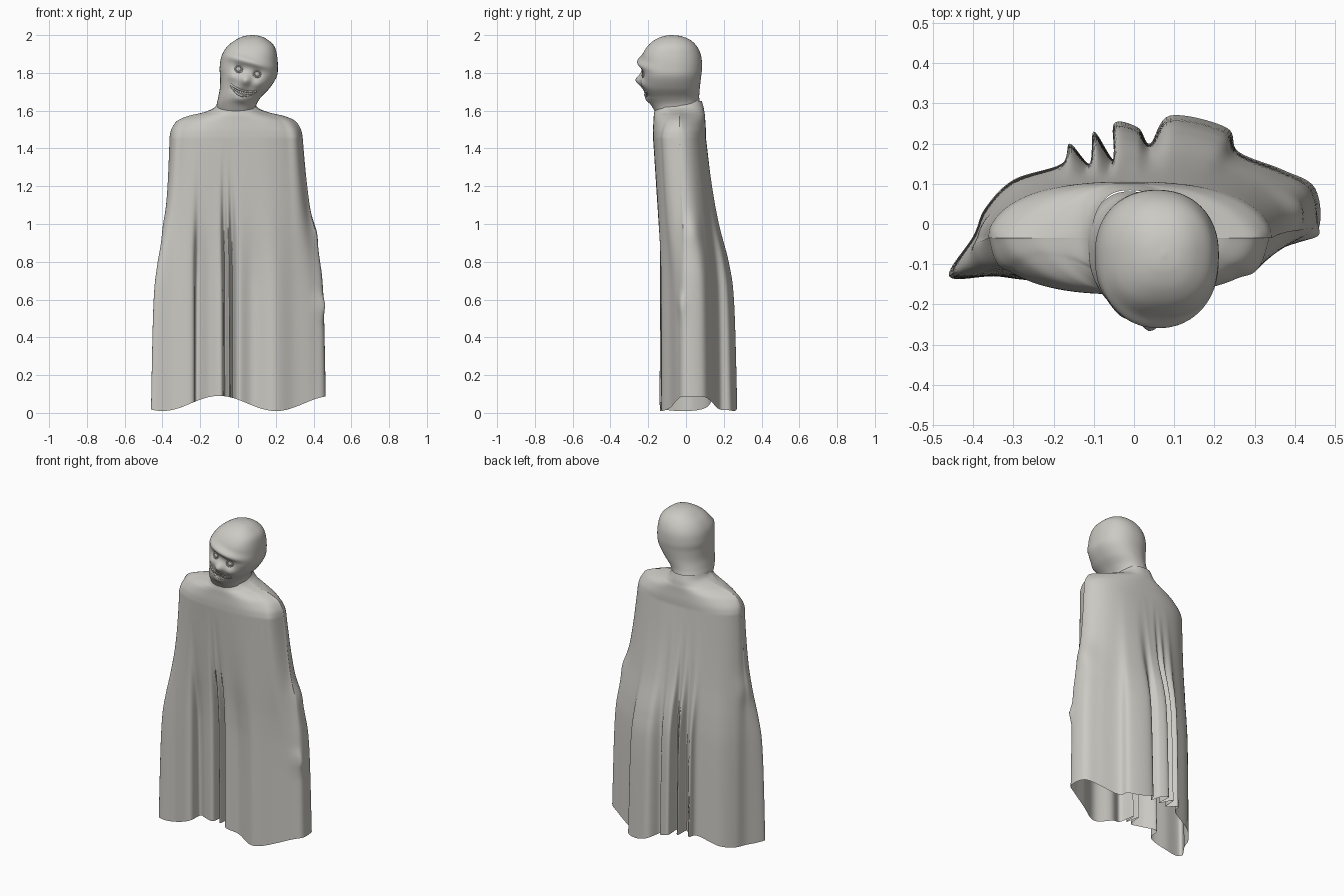
import bpy, math
from mathutils import Vector
from mathutils.bvhtree import BVHTree

if "Cube" in bpy.data.objects:
    bpy.data.objects.remove(bpy.data.objects["Cube"])

clay = bpy.data.materials.new("pale grey")
clay.use_nodes = True
clay.diffuse_color = (0.60, 0.59, 0.55, 1)
clay.node_tree.nodes["Principled BSDF"].inputs["Base Color"].default_value = clay.diffuse_color


def spline(points, steps, closed=False):
    """Smooth curve through the points, any number of dimensions."""
    n = len(points)
    pick = (lambda i: points[i % n]) if closed else (lambda i: points[max(0, min(n - 1, i))])
    out = []
    for i in range(n if closed else n - 1):
        for k in range(steps):
            t = k / steps
            out.append([0.5 * (2 * b + (c - a) * t + (2 * a - 5 * b + 4 * c - d) * t * t
                               + (3 * b - a - 3 * c + d) * t ** 3)
                        for a, b, c, d in zip(pick(i - 1), pick(i), pick(i + 1), pick(i + 2))])
    return out if closed else out + [list(points[-1])]


def finish(obj, name, angle=60):
    obj.name = name
    obj.data.materials.clear()
    obj.data.materials.append(clay)
    bpy.ops.object.select_all(action='DESELECT')
    obj.select_set(True)
    bpy.context.view_layer.objects.active = obj
    bpy.ops.object.shade_smooth_by_angle(angle=math.radians(angle))
    return obj


def loft(name, rings, cap=False):
    """Skin closed rings that run from top to bottom, counterclockwise."""
    n = len(rings[0])
    verts = [v for ring in rings for v in ring]
    faces = [(r * n + c, (r + 1) * n + c, (r + 1) * n + (c + 1) % n, r * n + (c + 1) % n)
             for r in range(len(rings) - 1) for c in range(n)]
    if cap:
        faces.append(tuple(range(n)))
    mesh = bpy.data.meshes.new(name)
    mesh.from_pydata(verts, [], faces)
    obj = bpy.data.objects.new(name, mesh)
    bpy.context.collection.objects.link(obj)
    return finish(obj, name)


def ball(name, place, size, turn=(0, 0, 0)):
    bpy.ops.mesh.primitive_uv_sphere_add(segments=24, ring_count=16, location=place, rotation=turn)
    bpy.context.object.scale = size
    return finish(bpy.context.object, name)


def tube(name, path, radius):
    curve = bpy.data.curves.new(name, 'CURVE')
    curve.dimensions = '3D'
    curve.bevel_depth = radius
    curve.bevel_resolution = 3
    curve.use_fill_caps = True
    line = curve.splines.new('POLY')
    line.points.add(len(path) - 1)
    for point, place in zip(line.points, path):
        point.co = (*place, 1)
    curve.materials.append(clay)
    obj = bpy.data.objects.new(name, curve)
    bpy.context.collection.objects.link(obj)


# Cloak: hem corners as x, y and their place across the shoulders (-1 to 1)
back_hem = [(.46, -.01, 1), (.45, .09, .96), (.37, .135, .8), (.26, .18, .6), (.23, .24, .45),
            (.09, .27, .26), (.04, .2, .12), (.01, .24, .03), (-.05, .25, -.08), (-.05, .16, -.15),
            (-.1, .23, -.23), (-.11, .15, -.32), (-.16, .2, -.43), (-.18, .15, -.54),
            (-.3, .11, -.8), (-.37, .04, -.96), (-.4, -.03, -1)]
front_hem = [(-.46, -.13, -.97), (-.35, -.13, -.83), (-.24, -.135, -.64), (-.22, -.06, -.55),
             (-.15, -.11, -.4), (-.085, -.13, -.26), (-.07, -.04, -.2), (-.045, -.12, -.14),
             (-.03, -.04, -.08), (0, -.125, 0), (.08, -.1, .23), (.19, -.13, .5),
             (.3, -.08, .76), (.4, -.045, .94)]
columns = spline([(*p, .14) for p in back_hem] + [(*p, -.14) for p in front_hem], 8, True)


def shoulder(u, depth, wide=1, deep=1, power=.5):
    """Point of the shoulder outline; a higher power pinches its ends."""
    return (-.01 + .352 * wide * u,
            -.035 + depth * deep * max(0, 1 - abs(u) ** 2.6) ** power)


rings = []
# Rounded shoulders falling from the neck: height, width, depth, pinch
for z, wide, deep, power in spline([(1.65, .27, .85, .5), (1.615, .33, .92, .55), (1.59, .5, .95, .9),
                                    (1.572, .72, .97, 1.1), (1.545, .89, .98, .85),
                                    (1.5, .975, 1, .6), (1.46, 1, 1, .5)], 5):
    rings.append([(*shoulder(u, depth, wide, deep, power), z) for _, _, u, depth in columns])

# Hem with its folds averaged out, so the folds can deepen later than the cloth widens
count, reach = len(columns), 14
smooth_hem = [[sum(columns[(i + k) % count][axis] for k in range(-reach, reach + 1)) / (2 * reach + 1)
               for axis in (0, 1)] for i in range(count)]
# Hand and elbows pressing through the cloth: centre, width, height, push
presses = [((.43, -.04, .57), .035, .05, .03), ((.4, .04, .96), .06, .08, .018),
           ((-.41, -.02, .98), .06, .08, .012)]
# Hanging cloth: share of the way down and how far it has spread to the hem
for down, spread in spline([(0, 0), (.18, .24), (.32, .47), (.47, .78), (.62, .92), (1, 1)], 12)[1:]:
    ring = []
    for (hx, hy, u, depth), (mx, my) in zip(columns, smooth_hem):
        hem = .05 - .04 * math.cos(math.tau * (hx - .2) / .6)
        z = 1.46 + (hem - 1.46) * down
        sx, sy = shoulder(u, depth)
        fold = spread ** 1.8
        x = sx + (mx - sx) * spread + (hx - mx) * fold
        y = sy + (my - sy) * spread + (hy - my) * fold
        for (px, py, pz), w, h, out in presses:
            near = math.exp(-((x - px) ** 2 + (y - py) ** 2) / w ** 2 - ((z - pz) / h) ** 2)
            x += math.copysign(out, px) * near
        ring.append((x, y, z))
    rings.append(ring)
loft("cloak", rings)

# Head and neck: height, centre x, half width, front y, back y
stations = [(2, .075, .004, -.08, -.07), (1.994, .075, .045, -.12, -.025), (1.975, .073, .085, -.165, .022),
            (1.94, .068, .125, -.205, .058), (1.89, .06, .147, -.232, .08), (1.83, .057, .154, -.235, .085),
            (1.78, .055, .15, -.235, .08), (1.72, .036, .132, -.228, .073), (1.67, .008, .113, -.21, .07),
            (1.63, -.008, .105, -.185, .075), (1.58, -.01, .1, -.155, .08), (1.53, -.01, .08, -.12, .05)]
ROLL, FACE = math.radians(15), (.04, 1.76)


def face_point(a, b):
    """Tilted face coordinates to x and z."""
    return (FACE[0] + a * math.cos(ROLL) + b * math.sin(ROLL),
            FACE[1] - a * math.sin(ROLL) + b * math.cos(ROLL))


# Face modelling: across, up, half width, half height, push forward
bumps = [(0, .1, .14, .022, .024), (0, 0, .027, .03, .034), (0, -.065, .05, .012, -.012),
         (0, -.105, .03, .02, .01)]
for side in (-1, 1):
    bumps += [(side * .05, .05, .026, .02, -.012), (side * .07, 0, .032, .026, .014)]


def push(x, z):
    dx, dz = x - FACE[0], z - FACE[1]
    a = dx * math.cos(ROLL) - dz * math.sin(ROLL)
    b = dx * math.sin(ROLL) + dz * math.cos(ROLL)
    return sum(h * math.exp(-((a - p) / w) ** 2 - ((b - q) / t) ** 2) for p, q, w, t, h in bumps)


def rounded(v, power):
    return math.copysign(abs(v) ** power, v)


rings = []
for z, cx, half, front, back in spline(stations, 8):
    ring = []
    for k in range(128):
        angle = math.tau * k / 128
        square = .8 if angle > math.pi else .92
        x = cx + half * rounded(math.cos(angle), square)
        facing = max(0, -math.sin(angle)) ** .5
        y = (front + back) / 2 + (back - front) / 2 * rounded(math.sin(angle), square)
        ring.append((x, y - push(x, z) * facing, z))
    rings.append(ring)
head = loft("head", rings, cap=True)
surface = BVHTree.FromPolygons([v.co for v in head.data.vertices],
                               [p.vertices for p in head.data.polygons])


def on_face(a, b, lift=0):
    x, z = face_point(a, b)
    hit = surface.ray_cast(Vector((x, -1, z)), Vector((0, 1, 0)))[0]
    return x, (hit.y if hit else -.2) - lift, z


# Eyes with raised lids
for name, side in (("right", -1), ("left", 1)):
    ball(name + "_eye", on_face(side * .05, .048, -.006), (.016, .016, .016))
    tube(name + "_eyelid", [on_face(side * .05 + .019 * math.cos(t * math.tau / 24),
                                    .048 + .016 * math.sin(t * math.tau / 24))
                            for t in range(25)], .004)


# Grinning mouth with a row of teeth
def grin(u, sag):
    return .07 * u, -.04 - sag * (1 - u * u)


for name, sag in (("upper_lip", .016), ("lower_lip", .044)):
    tube(name, [on_face(*grin(k / 10, sag)) for k in range(-10, 11)], .005)
for k in range(-5, 6):
    ball("tooth", on_face(*grin(k / 7, .027), -.002), (.006, .006, .011), (0, ROLL, 0))
